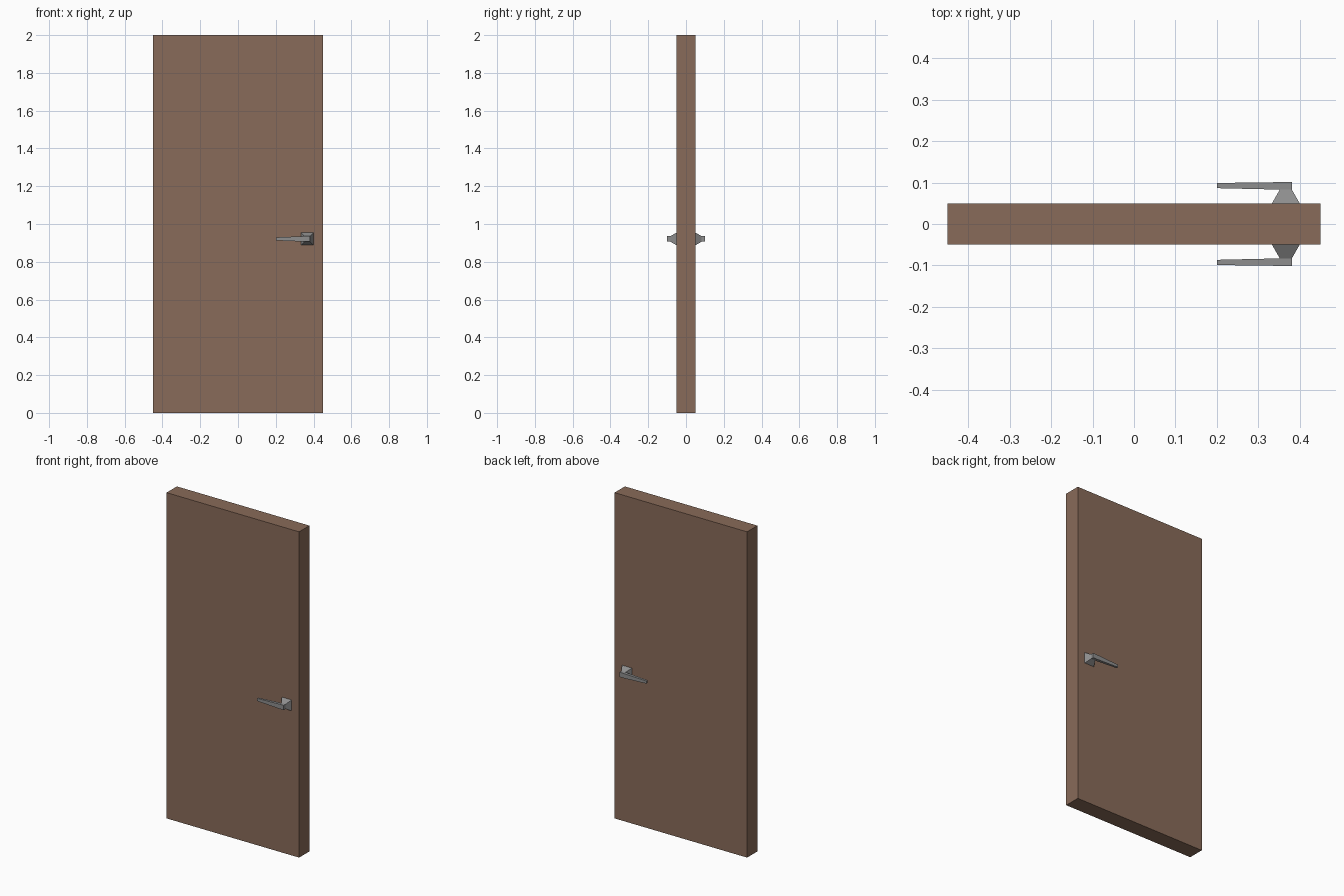
import bpy, bmesh

if "Cube" in bpy.data.objects:
    bpy.data.objects.remove(bpy.data.objects["Cube"])

def material(name, color):
    m = bpy.data.materials.new(name)
    m.diffuse_color = (*color, 1)
    m.use_nodes = True
    m.node_tree.nodes["Principled BSDF"].inputs["Base Color"].default_value = m.diffuse_color
    return m

brown = material("brown wood", (0.25, 0.147, 0.1))
grey = material("grey metal", (0.27, 0.27, 0.27))

def loft(name, rings, mat):
    """Join four-cornered rings into a closed flat-faced solid."""
    bm = bmesh.new()
    loops = [[bm.verts.new(p) for p in ring] for ring in rings]
    for a, b in zip(loops, loops[1:]):
        for i in range(4):
            j = (i + 1) % 4
            bm.faces.new((a[i], a[j], b[j], b[i]))
    bm.faces.new(loops[0])
    bm.faces.new(loops[-1])
    bmesh.ops.recalc_face_normals(bm, faces=bm.faces)
    me = bpy.data.meshes.new(name)
    bm.to_mesh(me)
    bm.free()
    me.materials.append(mat)
    ob = bpy.data.objects.new(name, me)
    bpy.context.collection.objects.link(ob)
    return ob

# Door slab
loft("door_panel", [[(-.45, -.05, z), (.45, -.05, z), (.45, .05, z), (-.45, .05, z)]
                    for z in (0, 2)], brown)

CX, CZ = 0.3665, 0.921   # handle centre

def square(y, h):
    return [(CX - h, y, CZ - h), (CX + h, y, CZ - h), (CX + h, y, CZ + h), (CX - h, y, CZ + h)]

def lever_end(x, y0, y1, h, side):
    return [(x, side * y0, CZ - h), (x, side * y1, CZ - h), (x, side * y1, CZ + h), (x, side * y0, CZ + h)]

# Handle on each face: tapered mount and slim lever
for side, label in ((-1, "front"), (1, "back")):
    loft(label + "_handle_mount", [square(side * .05, .0335), square(side * .083, .0145)], grey)
    loft(label + "_handle_lever", [lever_end(CX + .0145, .083, .101, .0145, side),
                                   lever_end(CX - .0145, .083, .101, .0145, side),
                                   lever_end(.2, .0865, .099, .008, side)], grey)
